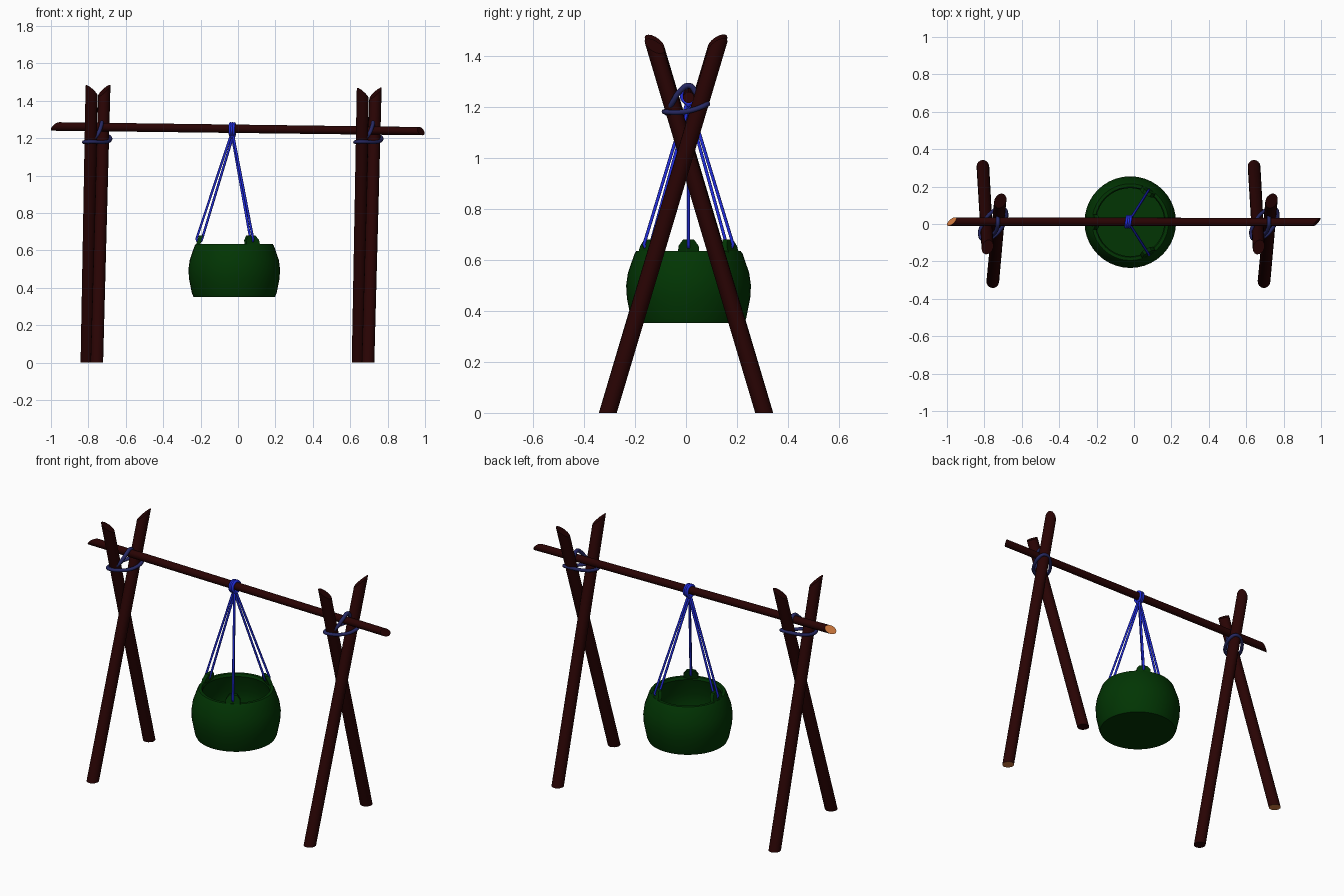
import bpy, bmesh, math
from mathutils import Vector

if "Cube" in bpy.data.objects:
    bpy.data.objects.remove(bpy.data.objects["Cube"], do_unlink=True)


def material(name, color):
    mat = bpy.data.materials.new(name)
    mat.use_nodes = True
    mat.diffuse_color = (*color, 1)
    bsdf = next(n for n in mat.node_tree.nodes if n.type == "BSDF_PRINCIPLED")
    bsdf.inputs["Base Color"].default_value = (*color, 1)
    return mat


BARK = material("dark bark", (0.022, 0.001, 0.001))
CUT_WOOD = material("cut wood", (0.65, 0.2, 0.05))
GREEN = material("green pot", (0.0005, 0.036, 0.001))
BLUE = material("blue rope", (0.015, 0.025, 0.72))
NAVY = material("navy lashing", (0.02, 0.022, 0.125))


def finish(name, bm, mats):
    bmesh.ops.recalc_face_normals(bm, faces=bm.faces)
    mesh = bpy.data.meshes.new(name)
    bm.to_mesh(mesh)
    bm.free()
    for mat in mats:
        mesh.materials.append(mat)
    obj = bpy.data.objects.new(name, mesh)
    bpy.context.collection.objects.link(obj)
    bpy.ops.object.select_all(action="DESELECT")
    obj.select_set(True)
    bpy.context.view_layer.objects.active = obj
    bpy.ops.object.shade_smooth_by_angle(angle=math.radians(35))
    return obj


def pole(name, start, end, radius, cut_start, cut_end, pale_start):
    """Round pole whose ends are sliced by planes; the start may show pale wood."""
    start, end = Vector(start), Vector(end)
    axis = end - start
    bm = bmesh.new()
    bmesh.ops.create_cone(bm, cap_ends=True, segments=16, radius1=radius,
                          radius2=radius * 0.95, depth=axis.length + 0.3)
    spin = axis.to_track_quat("Z", "Y").to_matrix()
    bmesh.ops.rotate(bm, verts=bm.verts, matrix=spin, cent=(0, 0, 0))
    bmesh.ops.translate(bm, verts=bm.verts, vec=(start + end) / 2)
    for point, normal, pale in ((start, cut_start, pale_start), (end, cut_end, False)):
        cut = bmesh.ops.bisect_plane(
            bm, geom=bm.verts[:] + bm.edges[:] + bm.faces[:],
            plane_co=point, plane_no=Vector(normal), clear_outer=True)
        edges = [e for e in cut["geom_cut"] if isinstance(e, bmesh.types.BMEdge)]
        for face in bmesh.ops.contextual_create(bm, geom=edges)["faces"]:
            face.material_index = int(pale)
    return finish(name, bm, [BARK, CUT_WOOD])


def rope(name, points, radius, mat, closed=False, smooth=True):
    curve = bpy.data.curves.new(name, "CURVE")
    curve.dimensions = "3D"
    curve.bevel_depth = radius
    curve.bevel_resolution = 2
    curve.resolution_u = 6
    curve.use_fill_caps = True
    spline = curve.splines.new("BEZIER")
    spline.bezier_points.add(len(points) - 1)
    for bp, co in zip(spline.bezier_points, points):
        bp.co = co
        bp.handle_left_type = bp.handle_right_type = "AUTO" if smooth else "VECTOR"
    spline.use_cyclic_u = closed
    curve.materials.append(mat)
    obj = bpy.data.objects.new(name, curve)
    bpy.context.collection.objects.link(obj)


# Crossed leg pairs with slanted tops, and the lashing at each crossing
DOWN = (0, 0, -1)
for side, cx, top in (("right", -0.75, 1.455), ("left", 0.7, 1.44)):
    pole(side + "_front_leg", (cx - 0.005, -0.307, 0), (cx + 0.035, 0.124, top),
         0.034, DOWN, (-0.75, -0.35, 1), side == "left")
    pole(side + "_back_leg", (cx - 0.058, 0.307, 0), (cx - 0.033, -0.124, top),
         0.034, DOWN, (0.75, 0.35, 1), side == "right")

    # Tight diagonal ring hugging both legs, higher at the back
    along, across = Vector((0.59, 0.81, 0)), Vector((-0.81, 0.59, 0))
    ring = []
    for k in range(12):
        a = math.tau * k / 12
        p = along * 0.1 * math.cos(a) + across * 0.049 * math.sin(a)
        ring.append((cx - 0.003 + p.x, p.y, 1.183 + 0.18 * p.y + 2 * p.y ** 2))
    rope(side + "_leg_lashing", ring, 0.01, NAVY, closed=True)
    saddle = [(-0.06, -0.075, 1.175), (-0.005, -0.055, 1.215), (0.018, -0.022, 1.265),
              (0.022, 0.012, 1.285), (0.022, 0.036, 1.262), (0.024, 0.06, 1.205)]
    rope(side + "_bar_lashing", [(cx + x, y, z) for x, y, z in saddle], 0.011, NAVY)

# Crossbar with whittled ends
pole("crossbar", (-0.975, 0.013, 1.263), (0.978, 0.01, 1.238), 0.023,
     (-1, 0.8, 0.8), (1, -0.8, 0.4), True)

# Hollow round pot, spun from its wall profile
PX, PY = -0.02, 0.01
profile = [(0, 0.352), (0.218, 0.352), (0.226, 0.37), (0.242, 0.45), (0.245, 0.5),
           (0.238, 0.55), (0.212, 0.625), (0.205, 0.635), (0.188, 0.635),
           (0.182, 0.62), (0.215, 0.52), (0.215, 0.45), (0.195, 0.385), (0, 0.385)]
bm = bmesh.new()
verts = [bm.verts.new((PX + r, PY, z)) for r, z in profile]
edges = [bm.edges.new(pair) for pair in zip(verts, verts[1:])]
bmesh.ops.spin(bm, geom=verts + edges, cent=(PX, PY, 0), axis=(0, 0, 1),
               angle=math.tau, steps=40, use_duplicate=False)
bmesh.ops.remove_doubles(bm, verts=bm.verts, dist=0.0005)
finish("pot", bm, [GREEN])

# Three inward-leaning rim lugs, each with a doubled rope up to the knot
KNOT = Vector((-0.03, 0.01, 1.215))
for k, name in enumerate(("left_back", "right", "left_front")):
    a = math.pi / 3 + k * math.tau / 3
    out = Vector((math.cos(a), math.sin(a), 0))
    across = Vector((-out.y, out.x, 0))
    base = Vector((PX, PY, 0)) + out * 0.187
    bm = bmesh.new()
    outline = [(-0.042, 0.6), (0.042, 0.6), (0.04, 0.655), (0.022, 0.68),
               (-0.022, 0.68), (-0.04, 0.655)]
    face = bm.faces.new([
        bm.verts.new(base + across * u + out * (0.65 - z) * 0.3 - out * 0.011
                     + Vector((0, 0, z))) for u, z in outline])
    grown = bmesh.ops.extrude_face_region(bm, geom=[face])["geom"]
    bmesh.ops.translate(bm, vec=out * 0.022,
                        verts=[g for g in grown if isinstance(g, bmesh.types.BMVert)])
    finish(name + "_lug", bm, [GREEN])

    loop = [KNOT + out * 0.008]
    for offset, z in ((0.015, 0.662), (0.011, 0.65), (-0.011, 0.65), (-0.015, 0.662)):
        loop.append(base + out * offset + Vector((0, 0, z)))
    loop.append(KNOT - out * 0.004)
    rope(name + "_hanging_rope", loop, 0.0065, BLUE, smooth=False)

# Rope wraps round the bar, and the knot under them
for k in range(3):
    x = KNOT.x + (k - 1) * 0.01
    wrap = []
    for j in range(8):
        a = math.tau * j / 8
        wrap.append((x + 0.004 * math.cos(a), 0.012 + 0.029 * math.cos(a),
                     1.247 + 0.032 * math.sin(a)))
    rope("bar_wrap_%d" % (k + 1), wrap, 0.0075, BLUE, closed=True)
bm = bmesh.new()
bmesh.ops.create_uvsphere(bm, u_segments=12, v_segments=8, radius=0.017)
bmesh.ops.translate(bm, verts=bm.verts, vec=KNOT)
finish("rope_knot", bm, [BLUE])
